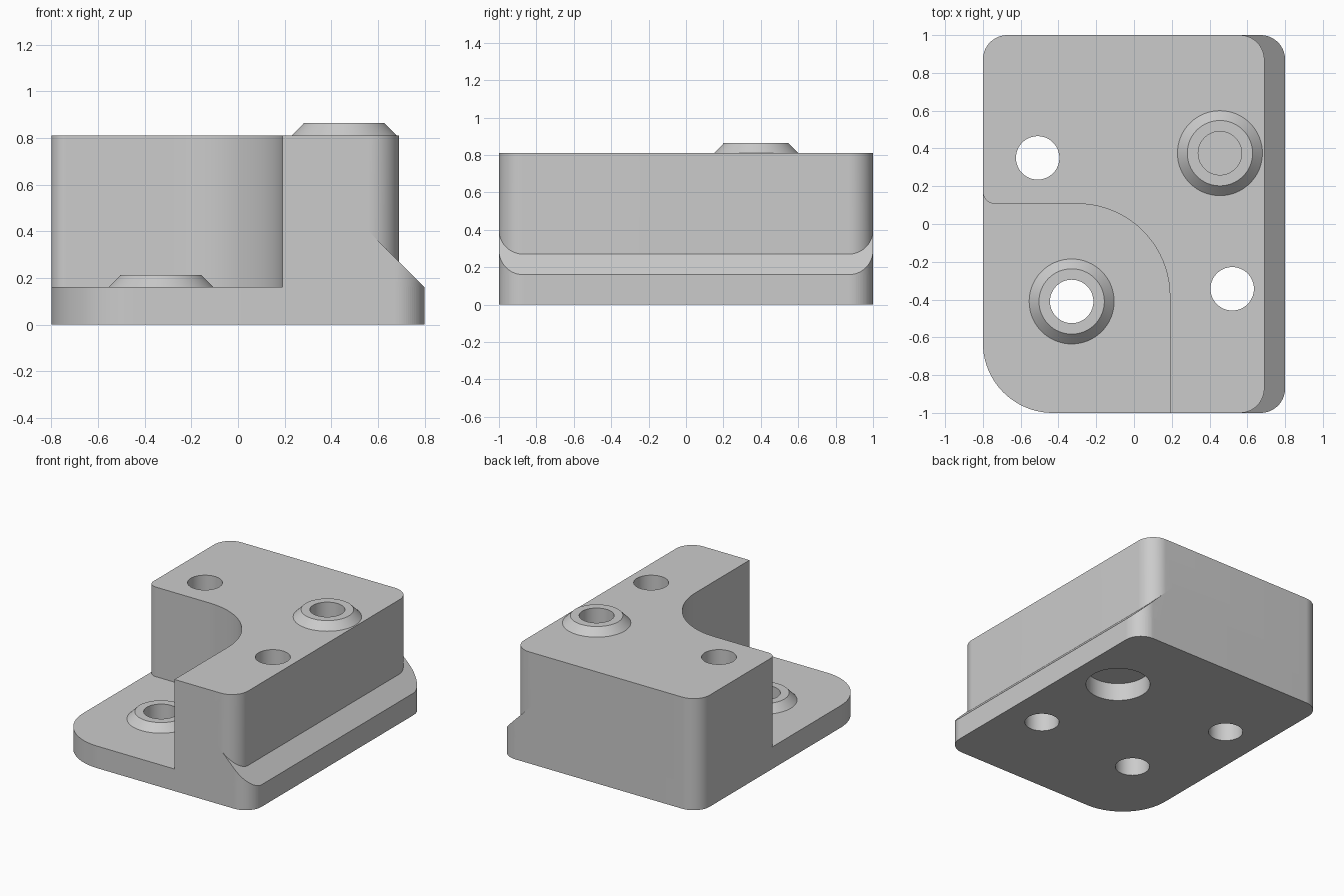
import bpy
import bmesh
from math import cos, sin, pi, radians
from mathutils import Vector

default = bpy.data.objects.get("Cube")
if default:
    bpy.data.objects.remove(default, do_unlink=True)

grey = bpy.data.materials.new("plain grey")
grey.use_nodes = True
GREY = (0.6, 0.6, 0.6, 1)
grey.diffuse_color = GREY
grey.node_tree.nodes["Principled BSDF"].inputs["Base Color"].default_value = GREY

HOLE_R = 0.115


def add_object(name, bm):
    bmesh.ops.recalc_face_normals(bm, faces=bm.faces)
    mesh = bpy.data.meshes.new(name)
    bm.to_mesh(mesh)
    bm.free()
    mesh.materials.append(grey)
    obj = bpy.data.objects.new(name, mesh)
    bpy.context.collection.objects.link(obj)
    return obj


def rounded(corners, steps=20):
    """Round each (x, y, radius) right-angled corner of an outline."""
    pts = []
    for i, (x, y, r) in enumerate(corners):
        p = Vector((x, y))
        if not r:
            pts.append(p)
            continue
        a = (Vector(corners[i - 1][:2]) - p).normalized() * r
        b = (Vector(corners[(i + 1) % len(corners)][:2]) - p).normalized() * r
        for k in range(steps + 1):
            t = k / steps * pi / 2
            pts.append(p + a * (1 - sin(t)) + b * (1 - cos(t)))
    return pts


def prism(name, outline, z0, top):
    """Extrude an outline; top gives the height at each x."""
    bm = bmesh.new()
    low = [bm.verts.new((p.x, p.y, z0)) for p in outline]
    high = [bm.verts.new((p.x, p.y, top(p.x))) for p in outline]
    bm.faces.new(low)
    bm.faces.new(high)
    for i in range(len(low)):
        bm.faces.new((low[i - 1], low[i], high[i], high[i - 1]))
    return add_object(name, bm)


def cylinder(name, x, y, r, z0, z1):
    ring = [Vector((x + r * cos(t * pi / 32), y + r * sin(t * pi / 32))) for t in range(64)]
    return prism(name, ring, z0, lambda _: z1)


def combine(target, tool, operation):
    mod = target.modifiers.new(operation, 'BOOLEAN')
    mod.operation = operation
    mod.solver = 'EXACT'
    mod.object = tool
    bpy.context.view_layer.objects.active = target
    bpy.ops.object.modifier_apply(modifier=mod.name)
    bpy.data.objects.remove(tool, do_unlink=True)


def smooth(obj):
    bpy.ops.object.select_all(action='DESELECT')
    obj.select_set(True)
    bpy.context.view_layer.objects.active = obj
    bpy.ops.object.shade_smooth_by_angle(angle=radians(25))


# Base plate with one large rounded corner
R = 0.13
plate = rounded([(-0.8, -1, 0.37), (0.8, -1, R), (0.8, 1, R), (-0.8, 1, R)])
body = prism("body", plate, 0, lambda x: 0.16)

# Tall L-shaped block with a curved inner corner
block = rounded([(0.19, -1, 0), (0.69, -1, R), (0.69, 1, R),
                 (-0.8, 1, R), (-0.8, 0.107, 0.065), (0.19, 0.107, 0.49)])
combine(body, prism("tall_block", block, 0, lambda x: 0.81), 'UNION')

# Sloping ledge along the right side
ledge = rounded([(0.5, -1, 0), (0.8, -1, R), (0.8, 1, R), (0.5, 1, 0)])
combine(body, prism("sloped_ledge", ledge, 0, lambda x: 0.96 - x), 'UNION')

# Through holes, blind top hole and wide socket underneath
LOW_BOSS = (-0.33, -0.41)
HIGH_BOSS = (0.455, 0.375)
for x, y in ((-0.51, 0.35), (0.52, -0.343), LOW_BOSS):
    combine(body, cylinder("hole_cutter", x, y, HOLE_R, -0.1, 1), 'DIFFERENCE')
combine(body, cylinder("blind_cutter", *HIGH_BOSS, HOLE_R, 0.4, 1), 'DIFFERENCE')
combine(body, cylinder("socket_cutter", *HIGH_BOSS, 0.215, -0.1, 0.13), 'DIFFERENCE')
smooth(body)


# Tapered collars around the two locating holes
def collar(name, x, y, z):
    bm = bmesh.new()
    profile = [(0.225, z), (0.173, z + 0.053), (HOLE_R, z + 0.053), (HOLE_R, z)]
    verts = [bm.verts.new((r, 0, h)) for r, h in profile]
    edges = [bm.edges.new(pair) for pair in zip(verts, verts[1:])]
    bmesh.ops.spin(bm, geom=verts + edges, cent=(0, 0, 0), axis=(0, 0, 1),
                   angle=2 * pi, steps=64, use_merge=True)
    bmesh.ops.remove_doubles(bm, verts=bm.verts, dist=0.0001)
    bmesh.ops.translate(bm, verts=bm.verts, vec=(x, y, 0))
    obj = add_object(name, bm)
    # Open shells need their outward side checked against the flat rim
    rim = max(obj.data.polygons, key=lambda f: f.center.z)
    if rim.normal.z < 0:
        obj.data.flip_normals()
    smooth(obj)


collar("low_collar", *LOW_BOSS, 0.16)
collar("high_collar", *HIGH_BOSS, 0.81)
